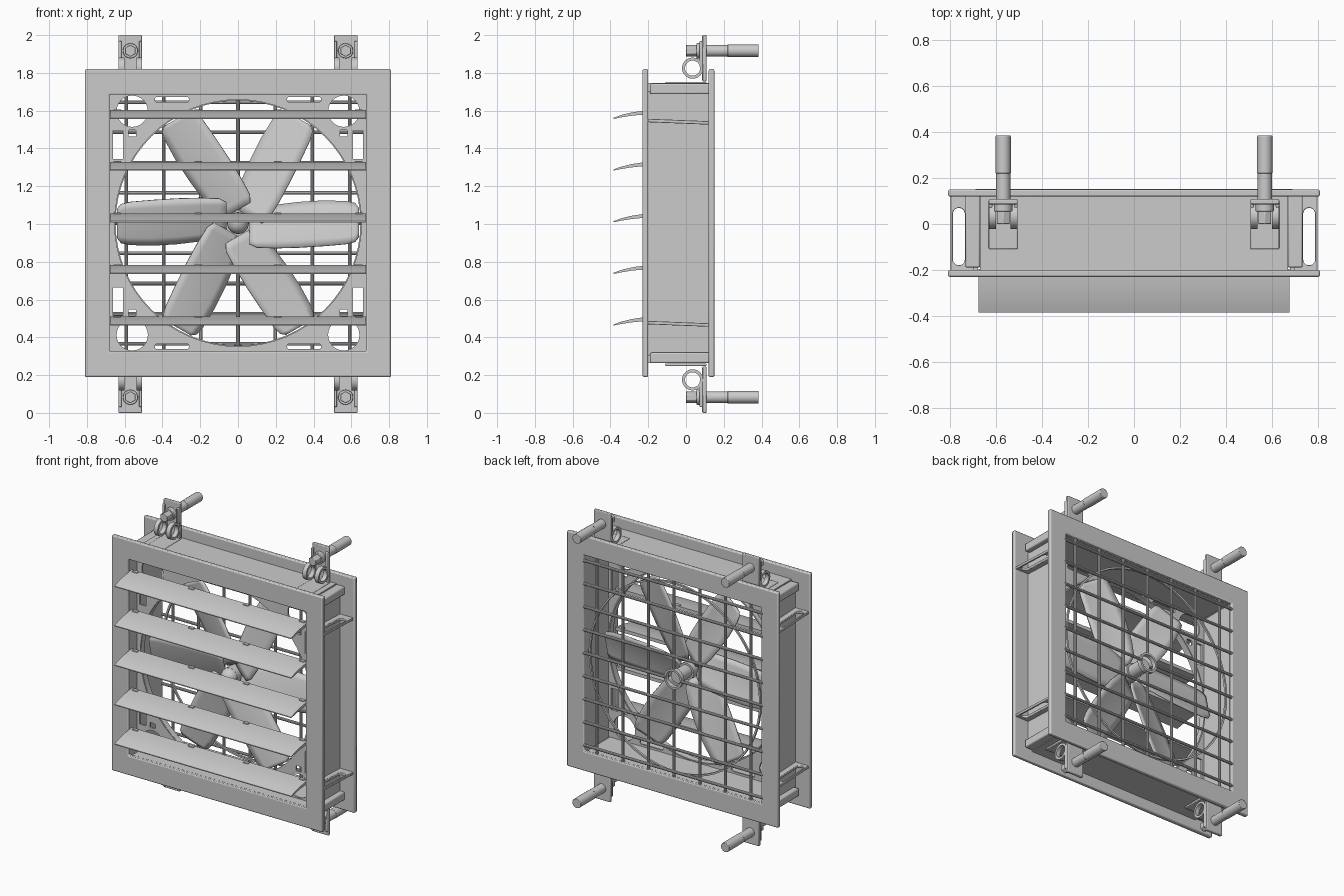
import bpy, bmesh, math
from mathutils import Matrix, Vector

if "Cube" in bpy.data.objects:
    bpy.data.objects.remove(bpy.data.objects["Cube"])

CZ = 1.005  # fan centre height


def finish(name, bm, bevel=0, smooth=True):
    bmesh.ops.remove_doubles(bm, verts=bm.verts, dist=0.0001)
    bmesh.ops.recalc_face_normals(bm, faces=bm.faces)
    me = bpy.data.meshes.new(name)
    bm.to_mesh(me)
    bm.free()
    ob = bpy.data.objects.new(name, me)
    bpy.context.collection.objects.link(ob)
    if bevel:
        m = ob.modifiers.new("bevel", 'BEVEL')
        m.width, m.segments, m.limit_method = bevel, 2, 'ANGLE'
    if smooth:
        bpy.ops.object.select_all(action='DESELECT')
        ob.select_set(True)
        bpy.context.view_layer.objects.active = ob
        bpy.ops.object.shade_smooth_by_angle(angle=math.radians(35))
    return ob


def add_box(bm, x0, x1, y0, y1, z0, z1):
    m = Matrix.Translation(((x0 + x1) / 2, (y0 + y1) / 2, (z0 + z1) / 2))
    bmesh.ops.create_cube(bm, size=1, matrix=m @ Matrix.Diagonal((x1 - x0, y1 - y0, z1 - z0, 1)))


def add_cyl(bm, a, b, r, seg=24):
    a, b = Vector(a), Vector(b)
    rot = Vector((0, 0, 1)).rotation_difference(b - a).to_matrix().to_4x4()
    bmesh.ops.create_cone(bm, cap_ends=True, segments=seg, radius1=r, radius2=r,
                          depth=(b - a).length, matrix=Matrix.Translation((a + b) / 2) @ rot)


def round_rect(cx, cy, w, h, r=0.0, n=5):
    if r == 0:
        return [(cx + sx * w / 2, cy + sy * h / 2) for sx, sy in ((1, 1), (-1, 1), (-1, -1), (1, -1))]
    pts = []
    for k, (sx, sy) in enumerate(((1, 1), (-1, 1), (-1, -1), (1, -1))):
        for i in range(n + 1):
            a = math.pi / 2 * (k + i / n)
            pts.append((cx + sx * (w / 2 - r) + r * math.cos(a), cy + sy * (h / 2 - r) + r * math.sin(a)))
    return pts


def circle(cx, cy, r, n=24):
    return [(cx + r * math.cos(2 * math.pi * i / n), cy + r * math.sin(2 * math.pi * i / n)) for i in range(n)]


def sheet(name, loops, thick, matrix, bevel=0):
    """Flat plate with holes, filled from 2D outlines and given thickness."""
    cu = bpy.data.curves.new(name, 'CURVE')
    cu.dimensions, cu.fill_mode, cu.extrude = '2D', 'BOTH', thick / 2
    for pts in loops:
        sp = cu.splines.new('POLY')
        sp.points.add(len(pts) - 1)
        for p, q in zip(sp.points, pts):
            p.co = (q[0], q[1], 0, 1)
        sp.use_cyclic_u = True
    tmp = bpy.data.objects.new(name + "_outline", cu)
    bpy.context.collection.objects.link(tmp)
    me = bpy.data.meshes.new_from_object(tmp.evaluated_get(bpy.context.evaluated_depsgraph_get()))
    bm = bmesh.new()
    bm.from_mesh(me)
    bpy.data.objects.remove(tmp)
    bm.transform(matrix)
    return finish(name, bm, bevel)


def upright(y):  # outline x,y becomes world x,z at depth y
    return Matrix.Translation((0, y, 0)) @ Matrix.Rotation(math.pi / 2, 4, 'X')


def prism_x(bm, prof, x0, x1):  # y,z profile extruded along x
    rows = [[bm.verts.new((x, y, z)) for y, z in prof] for x in (x0, x1)]
    n = len(prof)
    bm.faces.new(rows[0])
    bm.faces.new(rows[1][::-1])
    for i in range(n):
        bm.faces.new((rows[0][i], rows[1][i], rows[1][(i + 1) % n], rows[0][(i + 1) % n]))


# Front and back frames
for name, y in (("front_frame", -0.215), ("back_frame", 0.135)):
    sheet(name, [round_rect(0, CZ, 1.62, 1.63), round_rect(0, CZ, 1.36, 1.36)],
          0.03, upright(y), 0.007)

# Housing walls
for s, side in ((1, "top"), (-1, "bottom")):
    bm = bmesh.new()
    z0, z1 = sorted((CZ + s * 0.682, CZ + s * 0.742))
    add_box(bm, -0.67, 0.67, -0.205, 0.125, z0, z1)
    finish(side + "_wall", bm)
    bm = bmesh.new()
    for k in (-1, 1):
        x0, x1 = sorted((k * 0.67, k * 0.735))
        add_box(bm, x0, x1, -0.19, 0.125, z0, z1 - 0.004)
    finish(side + "_corner_channels", bm, 0.008)
bm = bmesh.new()
for s in (-1, 1):
    x0, x1 = sorted((s * 0.68, s * 0.70))
    add_box(bm, x0, x1, -0.205, 0.125, CZ - 0.7, CZ + 0.7)
finish("side_walls", bm)

# Slotted side lugs running between the frames
for s in (-1, 1):
    for dz in (-0.535, 0.535):
        sheet("side_lug", [round_rect(s * 0.747, -0.04, 0.106, 0.33),
                           round_rect(s * 0.763, -0.055, 0.052, 0.25, 0.025)],
              0.018, Matrix.Translation((0, 0, CZ + dz)) @ Matrix.Rotation(-0.04, 4, 'X'), 0.003)

# Fan panel with round opening and corner cutouts
loops = [round_rect(0, CZ, 1.37, 1.37), circle(0, CZ, 0.655, 64)]
for sx in (-1, 1):
    for sz in (-1, 1):
        loops += [circle(sx * 0.56, CZ + sz * 0.592, 0.083),
                  round_rect(sx * 0.35, CZ + sz * 0.654, 0.18, 0.028, 0.012, 3),
                  round_rect(sx * 0.635, CZ + sz * 0.415, 0.052, 0.15),
                  round_rect(sx * 0.56, CZ + sz * 0.475, 0.042, 0.036, 0.008, 2)]
sheet("fan_panel", loops, 0.012, upright(-0.13))
sheet("fan_shroud", [circle(0, CZ, 0.662, 64), circle(0, CZ, 0.653, 64)], 0.04, upright(-0.11))

# Six twisted fan blades
outline = [(0.06, -0.11, 0.03), (0.10, -0.13, 0.07), (0.20, -0.133, 0.095), (0.32, -0.13, 0.11),
           (0.45, -0.122, 0.118), (0.57, -0.112, 0.115), (0.62, -0.10, 0.105), (0.64, -0.075, 0.08)]
for k in range(6):
    bm = bmesh.new()
    rows = []
    for r, t0, t1 in outline:
        pitch = math.tan(math.radians(24 - 16 * r))
        row = []
        for i in range(7):
            t = t0 + (t1 - t0) * i / 6
            row.append(bm.verts.new((r, -0.04 + t * pitch + 0.5 * (t * t - 0.008), t)))
        rows.append(row)
    for a, b in zip(rows, rows[1:]):
        for i in range(6):
            bm.faces.new((a[i], b[i], b[i + 1], a[i + 1]))
    bm.transform(Matrix.Translation((0, 0, CZ)) @ Matrix.Rotation(-k * math.pi / 3, 4, 'Y'))
    ob = finish("fan_blade", bm)
    m = ob.modifiers.new("thickness", 'SOLIDIFY')
    m.thickness, m.offset = 0.01, 0

# Hub, shaft and rounded nose
bm = bmesh.new()
add_cyl(bm, (0, -0.10, CZ), (0, 0.10, CZ), 0.045)
add_cyl(bm, (0, -0.09, CZ), (0, 0.0, CZ), 0.058)
bmesh.ops.create_uvsphere(bm, u_segments=24, v_segments=12, radius=0.057,
                          matrix=Matrix.Translation((0, -0.09, CZ)))
finish("fan_hub", bm)

# Rear wire guard: inner and outer rings, crossed bars left open at the centre
sheet("guard_inner_ring", [circle(0, CZ, 0.068, 32), circle(0, CZ, 0.054, 32)], 0.03, upright(0.13))
sheet("guard_outer_ring", [circle(0, CZ, 0.66, 64), circle(0, CZ, 0.648, 64)], 0.014, upright(0.118))
bm = bmesh.new()
for i in range(-3, 4):
    for a, b in ((-0.69, -0.06), (0.06, 0.69)) if i == 0 else ((-0.69, 0.69),):
        add_cyl(bm, (i * 0.197, 0.13, CZ + a), (i * 0.197, 0.13, CZ + b), 0.010, 10)
for i in range(-4, 5):
    for a, b in ((-0.69, -0.06), (0.06, 0.69)) if i == 0 else ((-0.69, 0.69),):
        add_cyl(bm, (a, 0.142, CZ + i * 0.16), (b, 0.142, CZ + i * 0.16), 0.010, 10)
finish("wire_guard", bm)

# Five gently curved shutter slats with small clips
for i in range(5):
    z = 1.582 - i * 0.2735
    bm = bmesh.new()
    prof = [(-0.385, -0.026), (-0.34, -0.017), (-0.29, -0.009), (-0.24, -0.004), (-0.195, -0.002),
            (-0.195, 0.021), (-0.24, 0.016), (-0.29, 0.008), (-0.34, -0.004), (-0.385, -0.020)]
    prism_x(bm, [(y, z + dz) for y, dz in prof], -0.678, 0.678)
    finish("shutter_slat", bm)
    bm = bmesh.new()
    for x in (-0.64, -0.21, 0.21, 0.64):
        add_box(bm, x - 0.02, x + 0.02, -0.22, -0.195, z + 0.005, z + 0.025)
    finish("slat_clips", bm, 0.003)

# Four mounting brackets with bolts
for sx in (-1, 1):
    for up in (1, -1):
        mir = Matrix.Translation((sx * 0.57, 0, 1)) @ Matrix.Diagonal((1, 1, up, 1))
        bm = bmesh.new()
        add_box(bm, -0.063, 0.063, 0.086, 0.108, 0.755, 1.0)    # upright plate
        for k in (-1, 1):                                        # raised plate edges
            add_box(bm, k * 0.055 - 0.008, k * 0.055 + 0.008, 0.072, 0.09, 0.83, 0.97)
        add_box(bm, -0.063, 0.063, -0.11, 0.108, 0.738, 0.752)   # foot
        bm.transform(mir)
        finish("bracket", bm, 0.005)
        for k in (-1, 1):                                        # rolled eyes
            sheet("bracket_eye", [circle(0, 0, 0.056, 32), circle(0, 0, 0.04, 32)], 0.03,
                  mir @ Matrix.Translation((k * 0.047, 0.035, 0.825)) @ Matrix.Rotation(math.pi / 2, 4, 'Y'))
        bm = bmesh.new()
        add_cyl(bm, (0, 0.0, 0.917), (0, 0.06, 0.917), 0.032, 6)
        add_cyl(bm, (0, 0.055, 0.917), (0, 0.088, 0.917), 0.040)
        bm.transform(mir)
        finish("bolt_head", bm, 0.003)
        bm = bmesh.new()
        add_cyl(bm, (0, 0.08, 0.917), (0, 0.225, 0.917), 0.031)
        add_cyl(bm, (0, 0.22, 0.917), (0, 0.385, 0.917), 0.033)
        bm.transform(mir)
        finish("bolt_shank", bm, 0.003)
